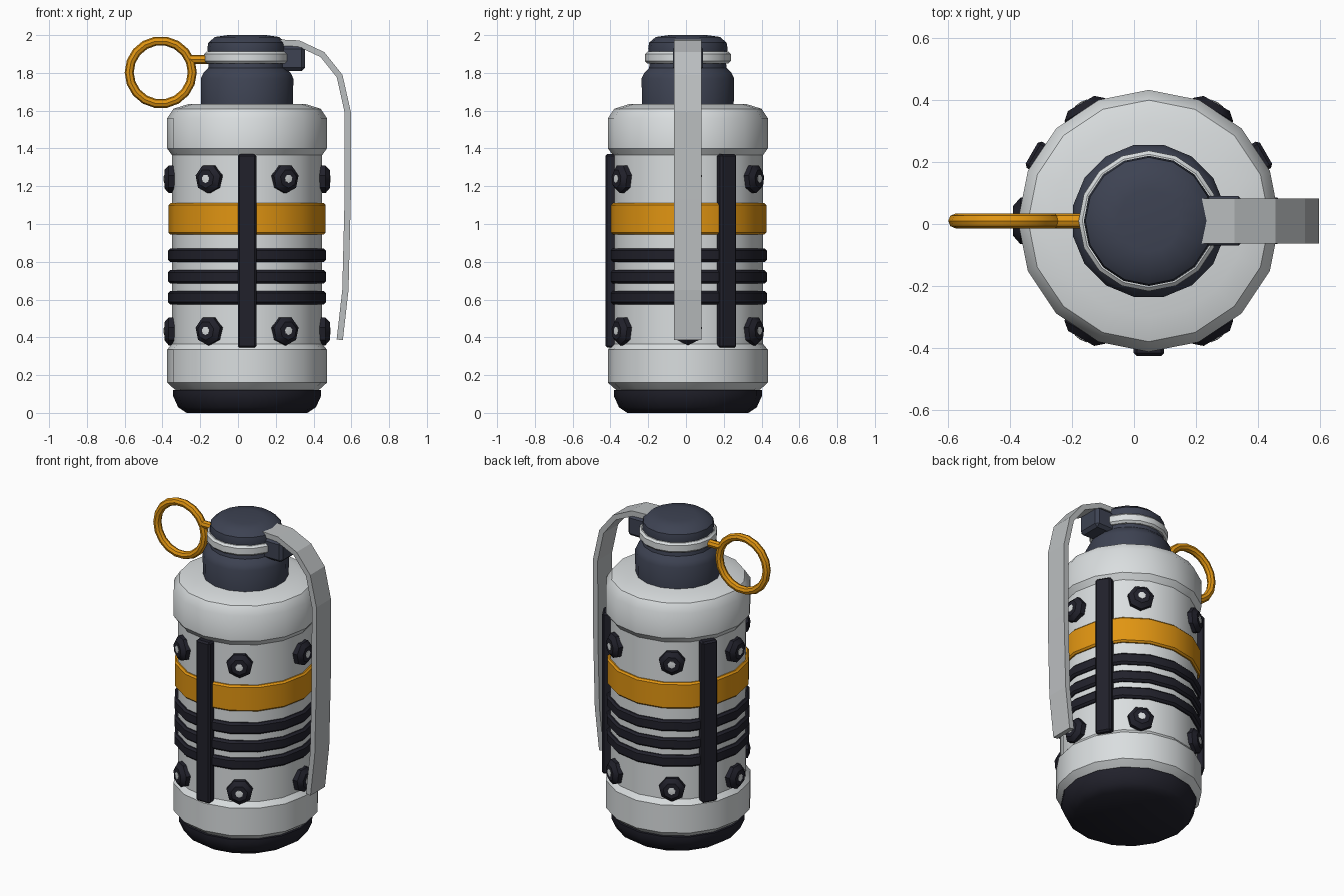
import bpy, bmesh
from math import pi, cos, sin, radians
from mathutils import Matrix, Vector

if "Cube" in bpy.data.objects:
    bpy.data.objects.remove(bpy.data.objects["Cube"], do_unlink=True)


def material(name, rgb):
    m = bpy.data.materials.new(name)
    m.use_nodes = True
    m.diffuse_color = (*rgb, 1)
    bsdf = next(n for n in m.node_tree.nodes if n.type == 'BSDF_PRINCIPLED')
    bsdf.inputs["Base Color"].default_value = (*rgb, 1)
    return m


WHITE = material("white paint", (0.70, 0.73, 0.74))
STEEL = material("lever grey", (0.50, 0.52, 0.53))
NAVY = material("dark slate", (0.047, 0.055, 0.085))
BLACK = material("black rubber", (0.015, 0.015, 0.024))
AMBER = material("amber", (0.75, 0.30, 0.006))

AXIS = Matrix.Translation((0.048, 0.01, 0))  # centre line of the canister


def finish(name, bm, mat, matrix=AXIS, bevel=0):
    if bevel:
        bmesh.ops.bevel(bm, geom=bm.edges[:], offset=bevel, segments=1, affect='EDGES')
    bmesh.ops.recalc_face_normals(bm, faces=bm.faces[:])
    mesh = bpy.data.meshes.new(name)
    bm.to_mesh(mesh)
    bm.free()
    mesh.transform(matrix)
    mesh.materials.append(mat)
    obj = bpy.data.objects.new(name, mesh)
    bpy.context.collection.objects.link(obj)
    bpy.ops.object.select_all(action='DESELECT')
    obj.select_set(True)
    bpy.context.view_layer.objects.active = obj
    bpy.ops.object.shade_smooth_by_angle(angle=radians(35))
    return obj


def lathe(name, profile, mat, sides=16, matrix=AXIS, turn=0, closed=False):
    """Revolve (radius, height) points around local z."""
    bm = bmesh.new()
    rings = []
    for k in range(sides):
        a = 2 * pi * k / sides + turn
        rings.append([bm.verts.new((r * cos(a), r * sin(a), z)) for r, z in profile])
    n = len(profile)
    for k in range(sides):
        p, q = rings[k], rings[(k + 1) % sides]
        for i in range(n if closed else n - 1):
            j = (i + 1) % n
            bm.faces.new((p[i], q[i], q[j], p[j]))
    bmesh.ops.remove_doubles(bm, verts=bm.verts[:], dist=1e-5)
    return finish(name, bm, mat, matrix)


def box(name, low, high, mat, matrix=AXIS, bevel=0.01):
    low, high = Vector(low), Vector(high)
    bm = bmesh.new()
    bmesh.ops.create_cube(bm, size=1, matrix=Matrix.Translation((low + high) / 2)
                          @ Matrix.Diagonal((*(high - low), 1)))
    return finish(name, bm, mat, matrix, bevel)


def hoop(name, z0, z1, inner, outer, mat, bevel, **kw):
    """Flat band with chamfered outer edges."""
    return lathe(name, [(inner, z0), (outer - bevel, z0), (outer, z0 + bevel),
                        (outer, z1 - bevel), (outer - bevel, z1), (inner, z1)],
                 mat, closed=True, **kw)


# Canister
lathe("base_cap", [(0, 0), (0.32, 0), (0.365, 0.03), (0.392, 0.09), (0.392, 0.12),
                   (0, 0.125)], BLACK)
lathe("canister_body", [(0, 0.11), (0.37, 0.115), (0.39, 0.13), (0.423, 0.16), (0.423, 0.335),
                        (0.398, 0.365), (0.398, 1.365), (0.423, 1.40), (0.423, 1.56),
                        (0.39, 1.61), (0.31, 1.635), (0, 1.635)], WHITE)

# Bands around the canister
hoop("amber_band", 0.945, 1.11, 0.38, 0.416, AMBER, 0.01)
for i, z in enumerate((0.61, 0.72, 0.835)):
    hoop(f"grip_ring_{i + 1}", z - 0.036, z + 0.036, 0.38, 0.418, BLACK, 0.012)

# Vertical grip bars
for i in range(3):
    turn = Matrix.Rotation(radians(-90 + 120 * i), 4, 'Z')
    box(f"grip_bar_{i + 1}", (0.375, -0.049, 0.345), (0.437, 0.049, 1.37), BLACK, AXIS @ turn)

# Two rows of bolts with bright centres
for row, z in (("lower", 0.435), ("upper", 1.24)):
    for i in range(6):
        m = (AXIS @ Matrix.Translation((0, 0, z)) @ Matrix.Rotation(i * pi / 3, 4, 'Z')
             @ Matrix.Rotation(pi / 2, 4, 'Y'))
        lathe(f"{row}_bolt_{i + 1}", [(0, 0.37), (0.077, 0.37), (0.077, 0.415),
                                      (0.05, 0.438), (0, 0.438)], BLACK, 7, m)
        lathe(f"{row}_bolt_centre_{i + 1}", [(0.023, 0.43), (0.023, 0.44), (0, 0.443)],
              WHITE, 7, m)

# Fuse head
lathe("neck", [(0, 1.62), (0.247, 1.62), (0.25, 1.77), (0.235, 1.80), (0.21, 1.825),
               (0.205, 1.86), (0, 1.86)], NAVY, turn=pi / 16)
hoop("neck_ring", 1.85, 1.912, 0.15, 0.227, WHITE, 0.012)
lathe("head_cap", [(0, 1.89), (0.205, 1.89), (0.21, 1.93), (0.205, 1.96), (0.17, 1.99),
                   (0.10, 2.0), (0, 2.0)], NAVY)
box("lever_hinge", (0.17, -0.08, 1.81), (0.307, 0.08, 1.945), NAVY, bevel=0.018)

# Safety lever: outer path swept to a flat strip, thickened inwards
path = [(0.215, 1.977), (0.325, 1.972), (0.457, 1.91), (0.553, 1.79), (0.597, 1.595),
        (0.597, 1.13), (0.585, 0.65), (0.555, 0.385)]
bm = bmesh.new()
strip = [[bm.verts.new((x, y, z)) for y in (-0.063, 0.083)] for x, z in path]
for a, b in zip(strip, strip[1:]):
    bm.faces.new((a[0], b[0], b[1], a[1]))
flip = Matrix.Identity(4)
lever = finish("safety_lever", bm, STEEL, flip)
if lever.data.polygons[0].normal.z < 0:
    lever.data.flip_normals()
solid = lever.modifiers.new("thickness", 'SOLIDIFY')
solid.thickness = 0.033
solid.offset = -1
for p in lever.data.polygons:
    p.use_smooth = False

# Pull ring and its pin
tube = [(0.167 + 0.024 * cos(k * pi / 4), 0.024 * sin(k * pi / 4)) for k in range(8)]
lathe("pull_ring", tube, AMBER, 18,
      Matrix.Translation((-0.409, 0.01, 1.803)) @ Matrix.Rotation(pi / 2, 4, 'X'), closed=True)
lathe("pull_pin", [(0, -0.265), (0.018, -0.262), (0.024, -0.25), (0.024, -0.14), (0, -0.14)],
      AMBER, 8, Matrix.Translation((0, 0.01, 1.872)) @ Matrix.Rotation(pi / 2, 4, 'Y'))
